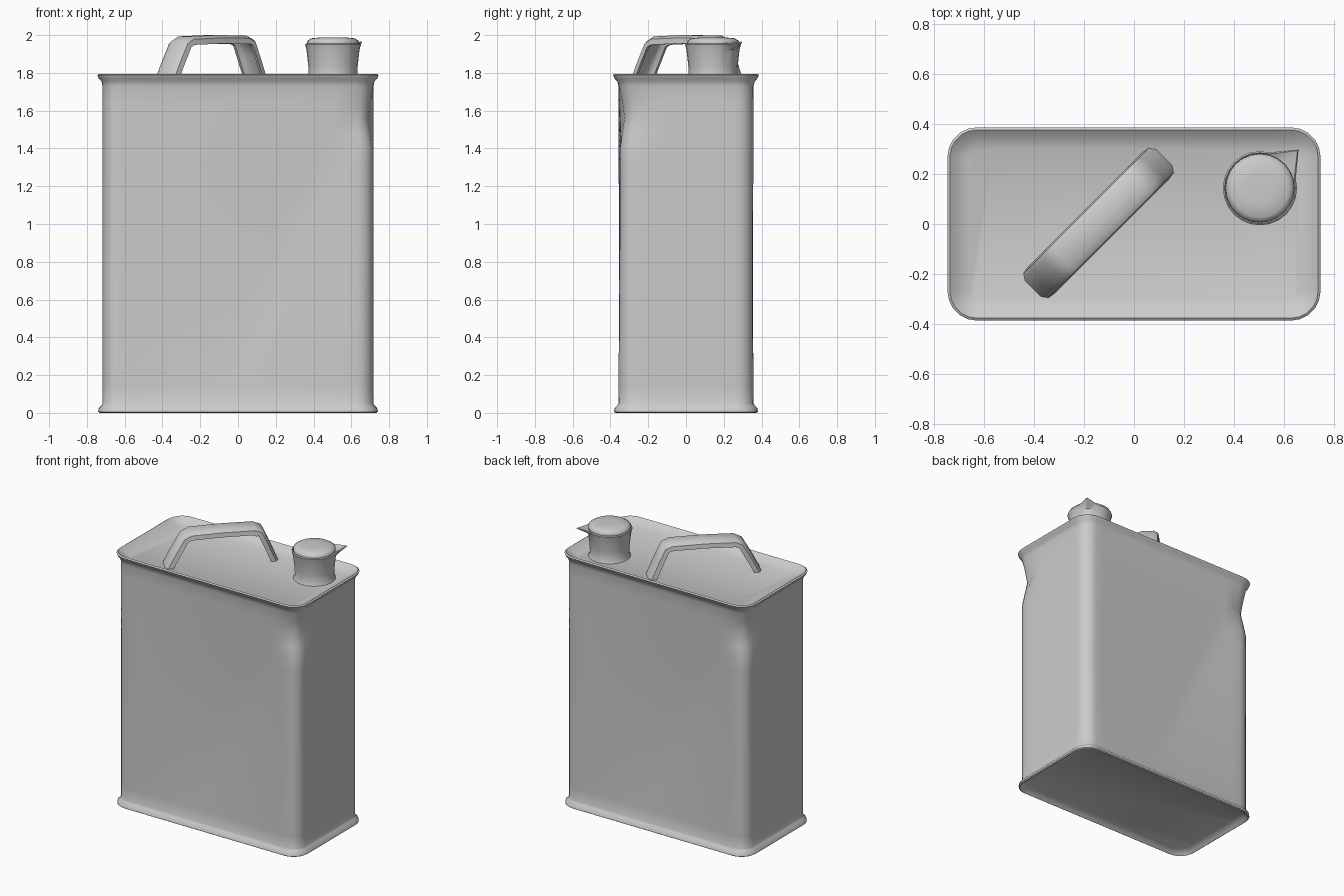
import bpy, bmesh, math
from mathutils import Vector

if "Cube" in bpy.data.objects:
    bpy.data.objects.remove(bpy.data.objects["Cube"], do_unlink=True)

grey = bpy.data.materials.new("plain grey")
grey.use_nodes = True
COLOUR = (0.6, 0.6, 0.6, 1)
grey.diffuse_color = COLOUR
grey.node_tree.nodes["Principled BSDF"].inputs["Base Color"].default_value = COLOUR


def loft(name, rings, angle=40, cap=True):
    """Skin closed rings of equal length into one smooth object."""
    bm = bmesh.new()
    rows = [[bm.verts.new(p) for p in ring] for ring in rings]
    n = len(rows[0])
    for a, b in zip(rows, rows[1:]):
        for i in range(n):
            j = (i + 1) % n
            bm.faces.new((a[i], a[j], b[j], b[i]))
    if cap:
        bm.faces.new(rows[0][::-1])
        bm.faces.new(rows[-1])
    bmesh.ops.recalc_face_normals(bm, faces=bm.faces)
    mesh = bpy.data.meshes.new(name)
    bm.to_mesh(mesh)
    bm.free()
    mesh.materials.append(grey)
    obj = bpy.data.objects.new(name, mesh)
    bpy.context.collection.objects.link(obj)
    bpy.ops.object.select_all(action="DESELECT")
    obj.select_set(True)
    bpy.context.view_layer.objects.active = obj
    bpy.ops.object.shade_smooth_by_angle(angle=math.radians(angle))
    return obj


# Can body: rounded rectangle with rolled rims and shallow dents
HX, HY, R = 0.717, 0.358, 0.09


def dent(x, y, z):
    """Diagonal valley on the two long walls plus a pinch at one corner pair."""
    side = -1 if y > 0 else 1
    u = x * side                      # the back repeats the front, half a turn round
    if abs(y) > HY - 0.03:
        crease = 0.64 - (1.7 - z) * 0.48
        if u < crease:
            f = (u + HX) / (crease + HX)
        else:
            f = (HX - u) / max(HX - crease, 0.05)
        f = min(max(f, 0), 1)
        y += side * 0.03 * f * math.sin(math.pi * min(max(z / 1.75, 0), 1))
    if u > HX - R - 0.01 and abs(y) > HY - R - 0.01:
        pinch = 0.025 * max(0, 1 - abs(z - 1.57) / 0.17)
        x -= side * pinch
        y += side * pinch
    return x, y, z


def rounded_ring(out, z):
    hx, hy, r = HX + out, HY + out, max(R + out, 0.02)
    corners = [(1, 1, 0), (-1, 1, 1), (-1, -1, 2), (1, -1, 3)]
    pts = []
    for k, (sx, sy, q) in enumerate(corners):
        cx, cy = sx * (hx - r), sy * (hy - r)
        for i in range(6):
            a = math.pi / 2 * (q + i / 5)
            pts.append(Vector((cx + r * math.cos(a), cy + r * math.sin(a), z)))
        nx, ny, _ = corners[(k + 1) % 4]
        a = math.pi / 2 * (q + 1)
        end = Vector((nx * (hx - r) + r * math.cos(a), ny * (hy - r) + r * math.sin(a), z))
        start, steps = pts[-1].copy(), (20 if k % 2 == 0 else 7)
        pts += [start.lerp(end, i / steps) for i in range(1, steps)]
    return [dent(*p) if 0.05 < z < 1.74 and out == 0 else p for p in pts]


bottom = [(-0.03, 0.03), (0.0, 0.015), (0.015, 0), (0.024, 0.006), (0.02, 0.025), (0.005, 0.04)]
wall = [(0, 0.05 + 1.68 * i / 20) for i in range(21)]
top = [(0.006, 1.755), (0.02, 1.77), (0.028, 1.788), (0.018, 1.795), (0.004, 1.785),
       (-0.02, 1.77), (-0.06, 1.755)]
loft("can_body", [rounded_ring(o, z) for o, z in bottom + wall + top], 50)

# Diagonal carrying handle: inverted channel swept along an arch
along = Vector((1, 1, 0)).normalized()
across = Vector((-1, 1, 0)).normalized()
centre = across * 0.103
path = [(-0.47, 1.75), (-0.425, 1.84), (-0.355, 1.965), (-0.30, 1.993), (-0.1, 2.0),
        (0.12, 1.998), (0.175, 1.975), (0.215, 1.89), (0.275, 1.75)]
section = [(-0.075, 0.045), (-0.07, 0.015), (-0.045, 0), (0.045, 0), (0.07, 0.015), (0.075, 0.045),
           (0.06, 0.045), (0.055, 0.025), (0.04, 0.015), (-0.04, 0.015), (-0.055, 0.025), (-0.06, 0.045)]
rings = []
for i, (t, z) in enumerate(path):
    t0, z0 = path[max(i - 1, 0)]
    t1, z1 = path[min(i + 1, len(path) - 1)]
    inward = Vector((z1 - z0, t0 - t1)).normalized()
    rings.append([centre + along * (t + inward.x * d) + across * w + Vector((0, 0, z + inward.y * d))
                  for w, d in section])
loft("handle", rings, 45)


# Pouring neck with a pointed lip, and its domed stopper
def turned(name, profile, angle, lip=()):
    rings = []
    for k, (r, z) in enumerate(profile):
        ring = []
        for i in range(24):
            a = math.tau * i / 24
            pull = 0.07 if k in lip and i == 3 else 0.022 if k in lip and i in (2, 4) else 0
            ring.append((0.503 + (r + pull) * math.cos(a), 0.143 + (r + pull) * math.sin(a), z + pull * 0.15))
        rings.append(ring)
    return loft(name, rings, angle)


turned("pouring_neck", [(0.14, 1.75), (0.128, 1.775), (0.13, 1.83), (0.14, 1.92), (0.148, 1.95),
                        (0.142, 1.955), (0.132, 1.94)], 45, lip=(4, 5))
turned("stopper", [(0.128, 1.93), (0.138, 1.955), (0.136, 1.97), (0.115, 1.983), (0.06, 1.988),
                   (0.01, 1.988)], 60)
